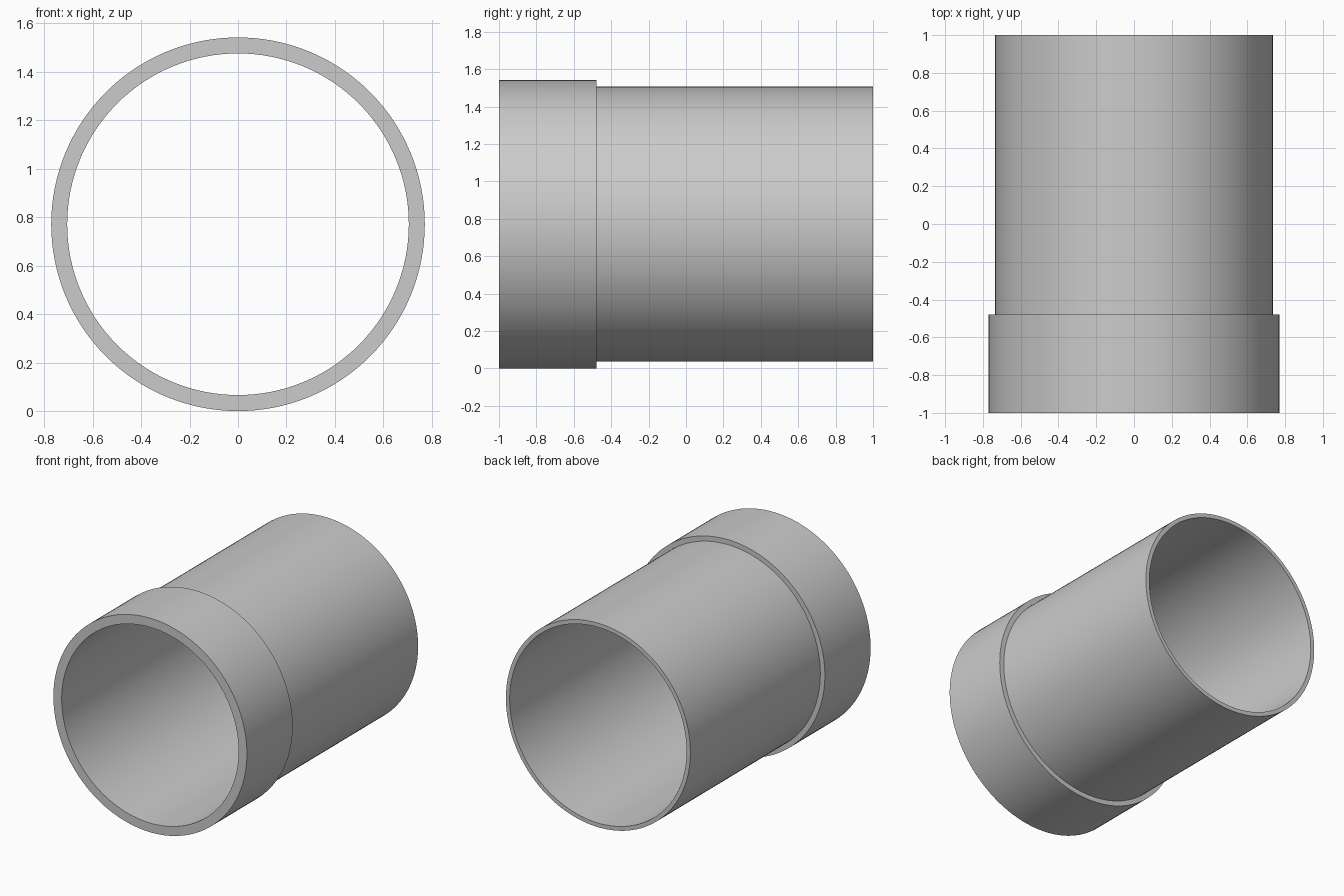
import bpy
import bmesh
import math
from mathutils import Matrix, Vector

cube = bpy.data.objects.get("Cube")
if cube:
    bpy.data.objects.remove(cube, do_unlink=True)

COLLAR_R, PIPE_R, BORE_R = 0.771, 0.735, 0.705
FRONT, STEP, BACK = -1.0, -0.479, 1.0
SEGMENTS = 128

grey = bpy.data.materials.new("plain grey")
grey.use_nodes = True
colour = (0.6, 0.6, 0.6, 1)
grey.diffuse_color = colour
grey.node_tree.nodes["Principled BSDF"].inputs["Base Color"].default_value = colour

# Stepped sleeve: closed wall section (radius, y) spun around the y axis
section = [(BORE_R, FRONT), (COLLAR_R, FRONT), (COLLAR_R, STEP),
           (PIPE_R, STEP), (PIPE_R, BACK), (BORE_R, BACK)]
bm = bmesh.new()
verts = [bm.verts.new((r, y, 0)) for r, y in section]
edges = [bm.edges.new((verts[i - 1], verts[i])) for i in range(len(verts))]
bmesh.ops.spin(bm, geom=verts + edges, cent=(0, 0, 0), axis=(0, 1, 0),
               angle=math.tau, steps=SEGMENTS, use_merge=False)
bmesh.ops.remove_doubles(bm, verts=bm.verts, dist=0.0005)
bmesh.ops.recalc_face_normals(bm, faces=bm.faces)
bmesh.ops.transform(bm, matrix=Matrix.Translation(Vector((0, 0, COLLAR_R))), verts=bm.verts)

mesh = bpy.data.meshes.new("pipe_sleeve")
bm.to_mesh(mesh)
bm.free()
mesh.materials.append(grey)
sleeve = bpy.data.objects.new("pipe_sleeve", mesh)
bpy.context.collection.objects.link(sleeve)

# Smooth walls with crisp rims
bpy.ops.object.select_all(action="DESELECT")
sleeve.select_set(True)
bpy.context.view_layer.objects.active = sleeve
bpy.ops.object.shade_smooth_by_angle(angle=math.radians(30))
